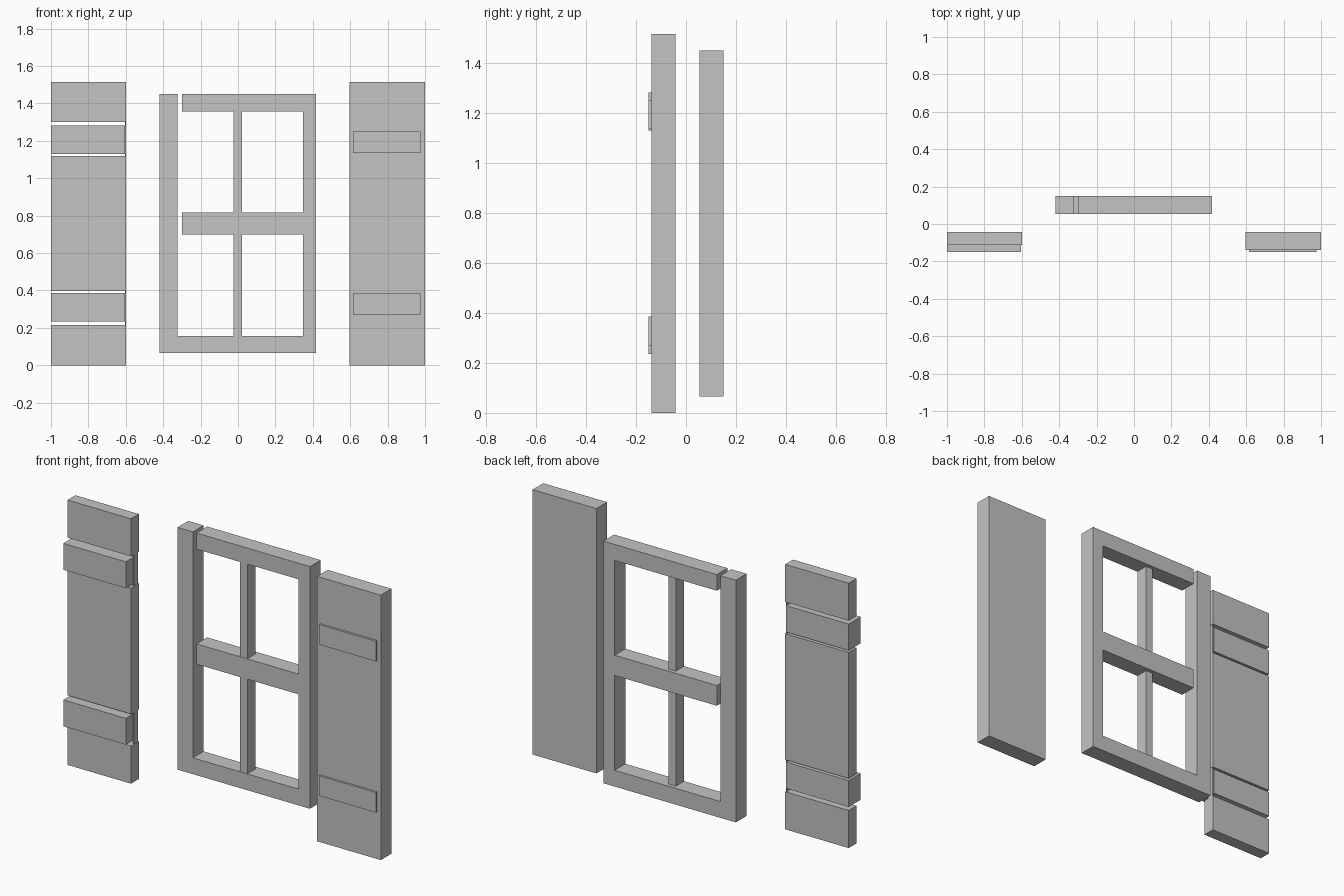
import bpy
import bmesh

default = bpy.data.objects.get("Cube")
if default:
    bpy.data.objects.remove(default, do_unlink=True)

grey = bpy.data.materials.new("plain grey")
grey.use_nodes = True
colour = (0.55, 0.55, 0.55, 1)
grey.diffuse_color = colour
grey.node_tree.nodes["Principled BSDF"].inputs["Base Color"].default_value = colour


def extrude_outline(name, outline, front, back):
    """Extrude an outline in x and z from the front depth to the back depth."""
    bm = bmesh.new()
    face = bm.faces.new([bm.verts.new((x, front, z)) for x, z in outline])
    result = bmesh.ops.extrude_face_region(bm, geom=[face], use_keep_orig=True)
    for item in result["geom"]:
        if isinstance(item, bmesh.types.BMVert):
            item.co.y = back
    bmesh.ops.recalc_face_normals(bm, faces=bm.faces)
    mesh = bpy.data.meshes.new(name)
    bm.to_mesh(mesh)
    bm.free()
    mesh.materials.append(grey)
    obj = bpy.data.objects.new(name, mesh)
    bpy.context.collection.objects.link(obj)
    return obj


def board(name, x, y, z):
    """Rectangular board given by its ranges along each axis."""
    outline = [(x[0], z[0]), (x[1], z[0]), (x[1], z[1]), (x[0], z[1])]
    return extrude_outline(name, outline, *y)


# Window frame: sill, stiles and rails, with the rails stopping short of one stile
LEFT, RIGHT, BOTTOM, TOP = -0.42, 0.418, 0.065, 1.45
INNER_L, INNER_R, RAIL_END = -0.323, 0.347, -0.3
SILL_TOP, MID_LOW, MID_HIGH, HEAD_LOW = 0.158, 0.70, 0.816, 1.358
extrude_outline("window_frame", [
    (LEFT, BOTTOM), (RIGHT, BOTTOM), (RIGHT, TOP), (RAIL_END, TOP),
    (RAIL_END, HEAD_LOW), (INNER_R, HEAD_LOW), (INNER_R, MID_HIGH),
    (RAIL_END, MID_HIGH), (RAIL_END, MID_LOW), (INNER_R, MID_LOW),
    (INNER_R, SILL_TOP), (INNER_L, SILL_TOP), (INNER_L, TOP), (LEFT, TOP),
], 0.053, 0.15)

# Glazing bars, set in from the back of the frame
for name, z in (("lower_bar", (SILL_TOP, MID_LOW)), ("upper_bar", (MID_HIGH, HEAD_LOW))):
    board(name, (-0.025, 0.021), (0.055, 0.128), z)

# Left shutter: one solid panel with two thin battens
board("left_shutter", (0.596, 1.0), (-0.138, -0.042), (0, 1.515))
for name, z in (("lower", 0.27), ("upper", 1.135)):
    board(f"left_{name}_batten", (0.616, 0.977), (-0.15, -0.138), (z, z + 0.115))

# Right shutter: three panels with thick battens in the gaps between them
for name, z in (("lower", (0, 0.215)), ("middle", (0.398, 1.119)), ("upper", (1.30, 1.515))):
    board(f"right_{name}_panel", (-1, -0.598), (-0.113, -0.042), z)
for name, z in (("lower", 0.235), ("upper", 1.13)):
    board(f"right_{name}_batten", (-1, -0.605), (-0.15, -0.042), (z, z + 0.151))

# Narrow strips that tie the panels together behind the batten ends
for name, z in (("lower", (0.215, 0.398)), ("upper", (1.119, 1.30))):
    board(f"right_{name}_strip", (-0.605, -0.6), (-0.085, -0.046), z)
